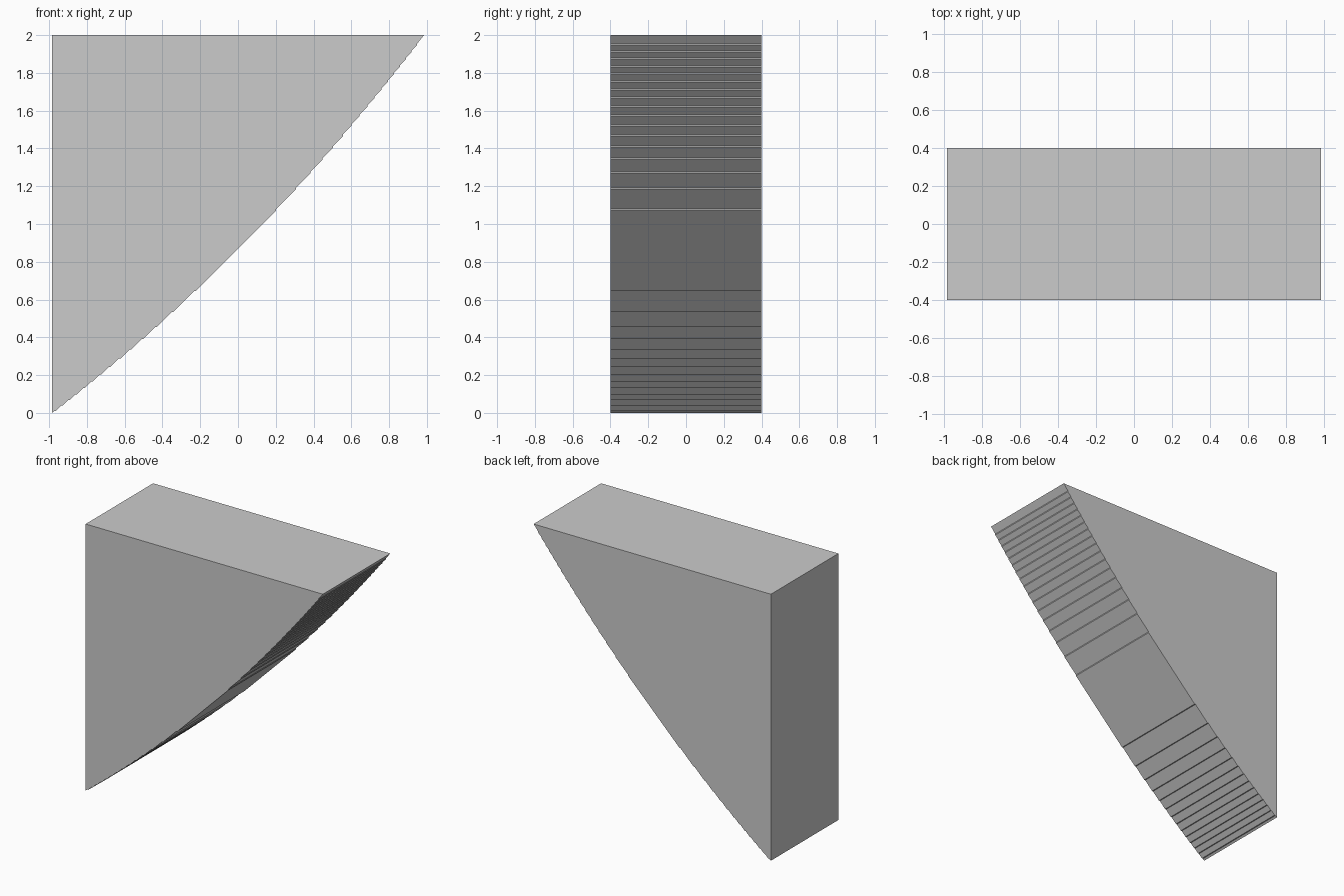
import bpy, bmesh, math

if "Cube" in bpy.data.objects:
    bpy.data.objects.remove(bpy.data.objects["Cube"])

HALF_W, HALF_D, HEIGHT = 0.985, 0.4, 2.0
MID = 0.87      # height of the bowed face at x = 0
STEP = 0.008    # size of the fine ridges


def ridge_positions(rise):
    """x distances from the middle where the 45 degree face jumps by one ridge."""
    c = rise / HALF_W ** 2
    count = int(rise / STEP - 0.25)
    return [math.sqrt(STEP * (k + 0.75) / c) for k in range(count)]


# Bowed edge: 45 degree runs, with upright ridges above and level ridges below
upper, lower = [], []
d = MID
for x in ridge_positions(0.145):
    upper += [(x, x + d), (x, x + d + STEP)]
    d += STEP
d = MID
for x in ridge_positions(0.115):
    z = d - x
    lower += [(-x, z), (-x - STEP, z)]
    d += STEP

profile = [(-HALF_W, HEIGHT), (-HALF_W, 0.0)] + lower[::-1] + upper + [(HALF_W, HEIGHT)]

# Extrude the side profile through the depth
bm = bmesh.new()
face = bm.faces.new([bm.verts.new((x, -HALF_D, z)) for x, z in profile])
ext = bmesh.ops.extrude_face_region(bm, geom=[face])
bmesh.ops.translate(bm, vec=(0, 2 * HALF_D, 0),
                    verts=[g for g in ext["geom"] if isinstance(g, bmesh.types.BMVert)])
bmesh.ops.recalc_face_normals(bm, faces=bm.faces)

mesh = bpy.data.meshes.new("bowed_wedge")
bm.to_mesh(mesh)
bm.free()
wedge = bpy.data.objects.new("bowed_wedge", mesh)
bpy.context.collection.objects.link(wedge)
